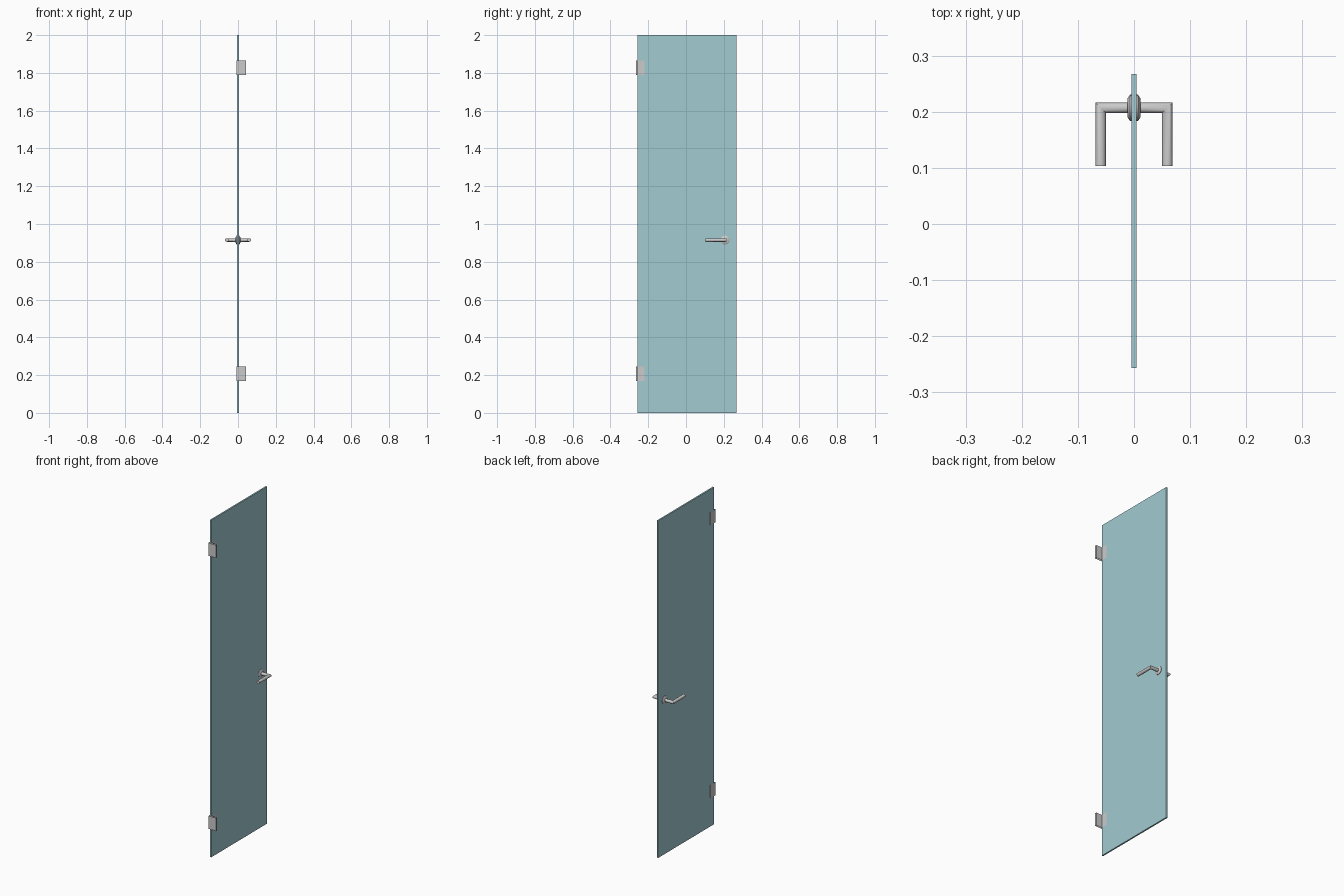
import bpy, bmesh, math
from mathutils import Vector

if "Cube" in bpy.data.objects:
    bpy.data.objects.remove(bpy.data.objects["Cube"])


def make_object(name, verts, faces, smooth=False):
    mesh = bpy.data.meshes.new(name)
    mesh.from_pydata(verts, [], faces)
    bm = bmesh.new()
    bm.from_mesh(mesh)
    bmesh.ops.recalc_face_normals(bm, faces=bm.faces)
    bm.to_mesh(mesh)
    bm.free()
    obj = bpy.data.objects.new(name, mesh)
    bpy.context.collection.objects.link(obj)
    if smooth:
        bpy.ops.object.select_all(action='DESELECT')
        obj.select_set(True)
        bpy.context.view_layer.objects.active = obj
        bpy.ops.object.shade_smooth_by_angle(angle=math.radians(35))
    return obj


def skin_rings(name, rings):
    """Bridge a list of equal rings and cap both ends."""
    n = len(rings[0])
    verts = [v for ring in rings for v in ring]
    faces = [(i * n + j, i * n + (j + 1) % n, (i + 1) * n + (j + 1) % n, (i + 1) * n + j)
             for i in range(len(rings) - 1) for j in range(n)]
    faces += [tuple(range(n)), tuple(range((len(rings) - 1) * n, len(rings) * n))]
    return make_object(name, verts, faces, smooth=True)


SIDES = 24
ANGLES = [2 * math.pi * k / SIDES for k in range(SIDES)]
HANDLE_Y, HANDLE_Z = 0.207, 0.915

# Glass panel
bpy.ops.mesh.primitive_cube_add(size=1, location=(0, 0.005, 1))
panel = bpy.context.object
panel.name = "glass_panel"
panel.scale = (0.009, 0.524, 2)
bpy.ops.object.transform_apply(location=False, rotation=False, scale=True)
glass = bpy.data.materials.new("glass")
glass.diffuse_color = (0.36, 0.6, 0.64, 0.6)
glass.use_nodes = True
glass.node_tree.nodes["Principled BSDF"].inputs["Base Color"].default_value = glass.diffuse_color
panel.data.materials.append(glass)

# L-shaped hinges wrapped around the panel edge, open at top and bottom
profile = [(-0.007, -0.219), (-0.007, -0.266), (0.043, -0.266),
           (0.043, -0.256), (0.006, -0.256), (0.006, -0.219)]
for name, z0 in (("lower_hinge", 0.169), ("upper_hinge", 1.789)):
    n = len(profile)
    verts = [(x, y, z) for z in (z0, z0 + 0.077) for x, y in profile]
    make_object(name, verts, [(i, (i + 1) % n, (i + 1) % n + n, i + n) for i in range(n)])

for side, label in ((1, "right"), (-1, "left")):
    # Mitred lever: spindle out of the glass, then a grip back towards the hinges
    r, bend = 0.0093, 0.0595
    spindle, corner, grip = [], [], []
    for a in ANGLES:
        u, w = r * math.cos(a), r * math.sin(a)
        spindle.append(Vector((side * 0.004, HANDLE_Y + u, HANDLE_Z + w)))
        corner.append(Vector((side * (bend + u), HANDLE_Y + u, HANDLE_Z + w)))
        grip.append(Vector((side * (bend + u), 0.103, HANDLE_Z + w)))
    skin_rings(label + "_lever", [spindle, corner, grip])

    # Round rose plate with a bevelled rim
    rings = [[Vector((side * x, HANDLE_Y + rad * math.cos(a), HANDLE_Z + rad * math.sin(a)))
              for a in ANGLES] for x, rad in ((0.004, 0.0235), (0.007, 0.0235), (0.012, 0.016))]
    skin_rings(label + "_rose", rings)
